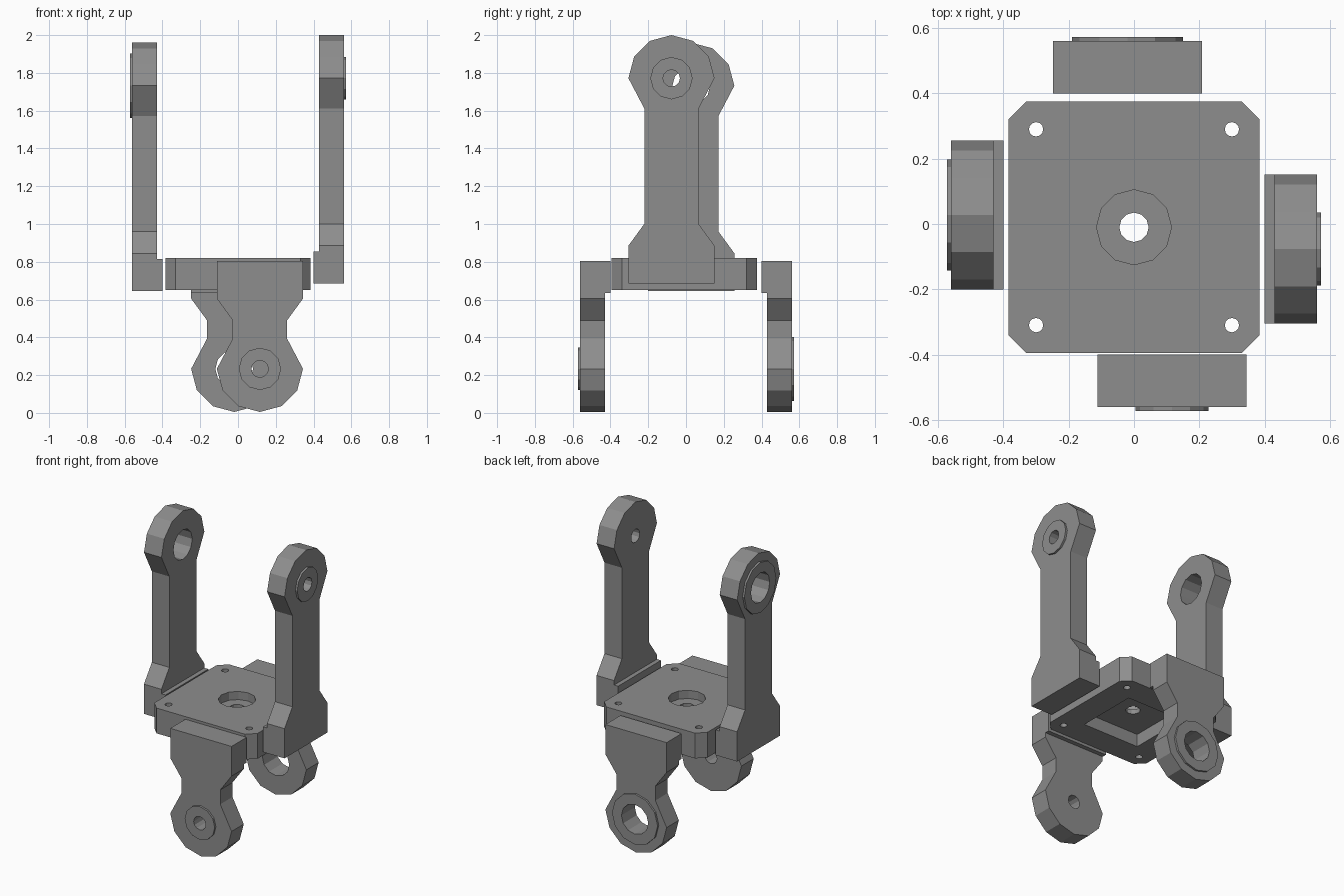
import bpy, bmesh, math
from mathutils import Matrix, Vector

cube = bpy.data.objects.get("Cube")
if cube:
    bpy.data.objects.remove(cube, do_unlink=True)

GREY = (0.27, 0.27, 0.27, 1)
grey = bpy.data.materials.new("machined grey")
grey.use_nodes = True
grey.diffuse_color = GREY
grey.node_tree.nodes["Principled BSDF"].inputs["Base Color"].default_value = GREY


def prism(name, outline, low, high, frame=Matrix()):
    """Extrude a 2D outline from low to high inside a local frame."""
    bm = bmesh.new()
    rings = [[bm.verts.new(frame @ Vector((u, v, w))) for u, v in outline] for w in (low, high)]
    bm.faces.new(rings[0])
    bm.faces.new(rings[1])
    for i in range(len(outline)):
        j = (i + 1) % len(outline)
        bm.faces.new((rings[0][i], rings[0][j], rings[1][j], rings[1][i]))
    bmesh.ops.recalc_face_normals(bm, faces=bm.faces)
    mesh = bpy.data.meshes.new(name)
    bm.to_mesh(mesh)
    bm.free()
    mesh.materials.append(grey)
    obj = bpy.data.objects.new(name, mesh)
    bpy.context.collection.objects.link(obj)
    return obj


def circle(u, v, radius, sides=12):
    angles = [2 * math.pi * i / sides for i in range(sides)]
    return [(u + radius * math.cos(a), v + radius * math.sin(a)) for a in angles]


def rectangle(u0, u1, v0, v1):
    return [(u0, v0), (u1, v0), (u1, v1), (u0, v1)]


def cut(target, cutter):
    cutter.hide_render = True
    mod = target.modifiers.new("cut", "BOOLEAN")
    mod.operation = "DIFFERENCE"
    mod.solver = "EXACT"
    mod.object = cutter
    bpy.context.view_layer.objects.active = target
    bpy.ops.object.modifier_apply(modifier=mod.name)
    bpy.data.objects.remove(cutter, do_unlink=True)


# Base plate with chamfered corners, bearing recess, lower pocket and screw holes
HALF, CHAMFER, MID = 0.385, 0.055, -0.01
inner = HALF - CHAMFER
quarter = [(HALF, -inner), (HALF, inner)]
outline = []
for k in range(4):
    c, s = round(math.cos(k * math.pi / 2)), round(math.sin(k * math.pi / 2))
    outline += [(c * x - s * y, s * x + c * y + MID) for x, y in quarter]
plate = prism("base_plate", outline, 0.65, 0.82)
cut(plate, prism("recess", circle(0, MID, 0.115), 0.765, 0.9))
cut(plate, prism("pocket", rectangle(-0.21, 0.21, MID - 0.21, MID + 0.21), 0.6, 0.735))
cut(plate, prism("centre_hole", circle(0, MID, 0.045), 0.5, 1))
for x in (-0.3, 0.3):
    for y in (-0.3, 0.3):
        cut(plate, prism("screw_hole", circle(x, y + MID, 0.022), 0.5, 1))

# Arms: a wide foot, narrow neck and round head, with a lip and a raised boss
WIDE, NECK, THICK = 0.228, 0.144, 0.13


def arm(name, origin, across, along, outward, head, boss_radius, hole_radius):
    frame = Matrix((across, along, outward)).transposed().to_4x4()
    frame.translation = origin
    side = [(WIDE, 0), (WIDE, 0.2), (NECK, 0.315), (NECK, head - 0.16)]
    dome = circle(0, head, WIDE)[:7]
    profile = side + dome + [(-u, v) for u, v in reversed(side)]
    body = prism(name, profile, 0, THICK, frame)
    boss = prism(name + "_boss", circle(0, head, boss_radius), THICK, THICK + 0.013, frame)
    prism(name + "_lip", rectangle(-WIDE, WIDE, 0, 0.17), -0.03, 0, frame)
    for part in (body, boss):
        cut(part, prism("pivot_hole", circle(0, head, hole_radius), -0.1, 0.3, frame))


X, Y, UP, DOWN = (1, 0, 0), (0, 1, 0), (0, 0, 1), (0, 0, -1)
SMALL, LARGE = (0.112, 0.045), (0.17, 0.1)
arm("left_upper_arm", (0.43, -0.077, 0.685), Y, UP, X, 1.087, *SMALL)
arm("right_upper_arm", (-0.43, 0.028, 0.645), Y, UP, (-1, 0, 0), 1.087, *LARGE)
arm("front_lower_arm", (0, -0.43, 0.805), X, DOWN, (0, -1, 0), 0.572, *SMALL)
arm("back_lower_arm", (0, 0.43, 0.805), X, DOWN, Y, 0.572, *LARGE)
for obj in bpy.data.objects:
    if obj.name.startswith("front_lower"):
        obj.location.x = 0.116
    elif obj.name.startswith("back_lower"):
        obj.location.x = -0.02
